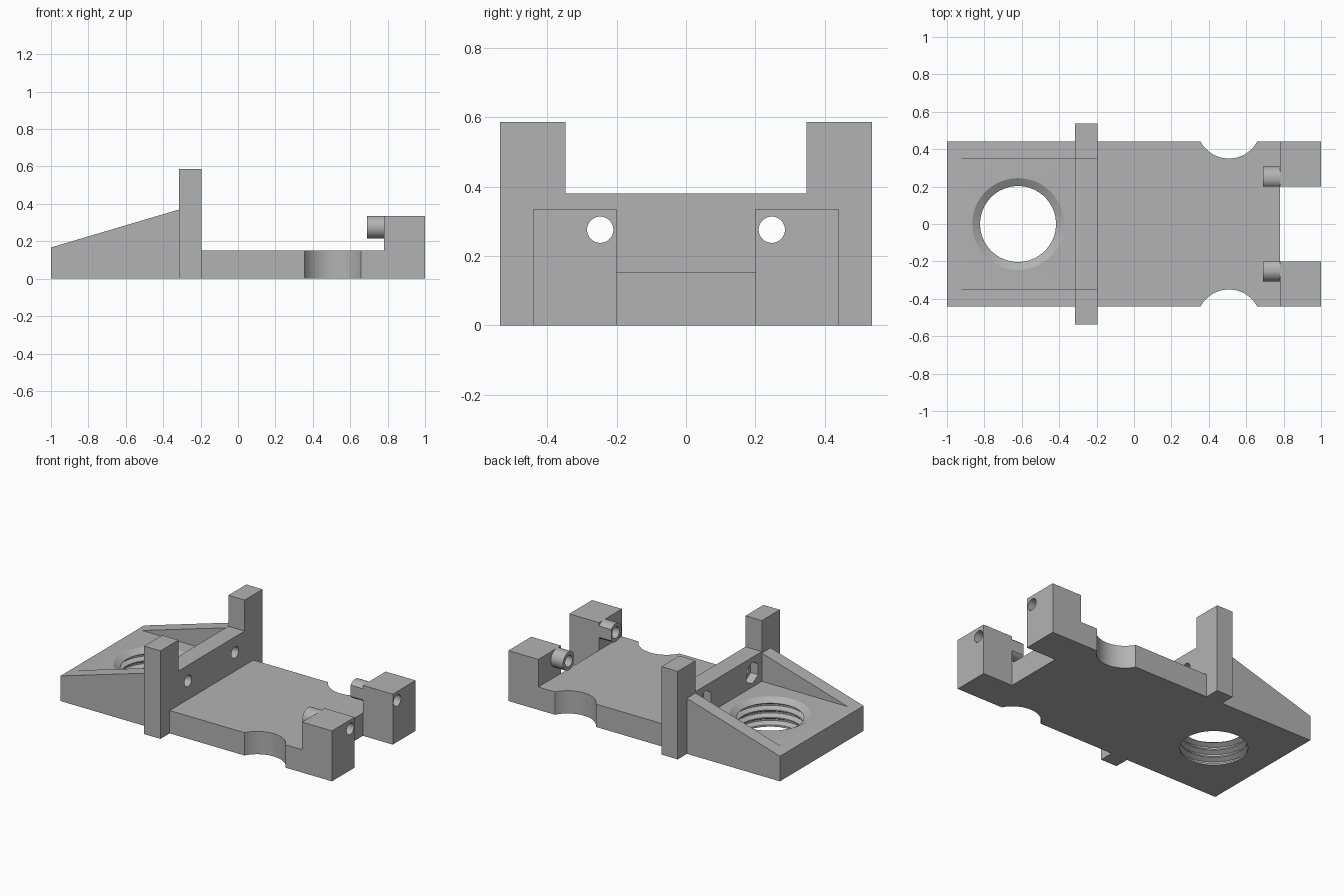
import bpy
import bmesh
from math import cos, sin, pi, radians
from mathutils import Vector

cube = bpy.data.objects.get("Cube")
if cube:
    bpy.data.objects.remove(cube, do_unlink=True)

grey = bpy.data.materials.new("mid_grey")
grey.use_nodes = True
grey.diffuse_color = (0.45, 0.45, 0.45, 1)
grey.node_tree.nodes["Principled BSDF"].inputs["Base Color"].default_value = (0.45, 0.45, 0.45, 1)


def finish(name, bm):
    bmesh.ops.recalc_face_normals(bm, faces=bm.faces)
    mesh = bpy.data.meshes.new(name)
    bm.to_mesh(mesh)
    bm.free()
    mesh.materials.append(grey)
    obj = bpy.data.objects.new(name, mesh)
    bpy.context.collection.objects.link(obj)
    return obj


def prism(name, points, axis, low, high):
    """Extrude a 2D outline along an axis; the outline uses the other two axes in order."""
    bm = bmesh.new()
    verts = []
    for p in points:
        co = list(p)
        co.insert(axis, low)
        verts.append(bm.verts.new(co))
    face = bm.faces.new(verts)
    move = Vector((0, 0, 0))
    move[axis] = high - low
    new = bmesh.ops.extrude_face_region(bm, geom=[face])["geom"]
    bmesh.ops.translate(bm, vec=move, verts=[g for g in new if isinstance(g, bmesh.types.BMVert)])
    return finish(name, bm)


def circle(u, v, r, n, turn=0.0):
    return [(u + r * cos(turn + 2 * pi * i / n), v + r * sin(turn + 2 * pi * i / n)) for i in range(n)]


def lathe(name, profile, x, y, steps):
    """Spin a closed (radius, z) profile around a vertical axis."""
    bm = bmesh.new()
    rings = [[bm.verts.new((x + r * cos(2 * pi * i / steps), y + r * sin(2 * pi * i / steps), z))
              for i in range(steps)] for r, z in profile]
    for a, b in zip(rings, rings[1:]):
        for i in range(steps):
            j = (i + 1) % steps
            bm.faces.new((a[i], a[j], b[j], b[i]))
    bm.faces.new(rings[0])
    bm.faces.new(rings[-1])
    return finish(name, bm)


def cut(obj, cutters):
    for cutter in cutters:
        mod = obj.modifiers.new("cut", 'BOOLEAN')
        mod.operation = 'DIFFERENCE'
        mod.solver = 'EXACT'
        mod.object = cutter
        bpy.context.view_layer.objects.active = obj
        bpy.ops.object.modifier_apply(modifier=mod.name)
    for cutter in cutters:
        bpy.data.objects.remove(cutter, do_unlink=True)


def smooth(obj):
    bpy.ops.object.select_all(action='DESELECT')
    obj.select_set(True)
    bpy.context.view_layer.objects.active = obj
    bpy.ops.object.shade_smooth_by_angle(angle=radians(25))


HALF, WALL_BACK, WALL_FRONT, BLOCK = 0.44, -0.315, -0.195, 0.78
BOLT_Y, BOLT_Z, BOLT_R = 0.2475, 0.276, 0.038


def bolt_hole(side, low, high):
    return prism("bolt_cutter", circle(side * BOLT_Y, BOLT_Z, BOLT_R, 32), 0, low, high)


# Flat deck with a scallop on each edge
deck = prism("deck", [(WALL_FRONT, -HALF), (BLOCK, -HALF), (BLOCK, HALF), (WALL_FRONT, HALF)], 2, 0, 0.152)
cut(deck, [prism("scallop_cutter", circle(0.507, s * 0.522, 0.172, 64), 2, -0.1, 0.3) for s in (-1, 1)])
smooth(deck)

# Sloped tray: wedge with a pocket between two side ribs
tray = prism("threaded_tray", [(-1, 0), (WALL_BACK, 0), (WALL_BACK, 0.37), (-1, 0.167)], 1, -HALF, HALF)
pocket = prism("pocket_cutter", [(-1.1, -0.348), (-0.2, -0.348), (-0.2, 0.348), (-1.1, 0.348)], 2, 0.182, 0.6)

# Threaded bore with a flared mouth
profile = [(0.203, -0.05)]
pitch = 0.05
for k in range(3):
    z = 0.012 + k * pitch
    profile += [(0.203, z), (0.232, z + 0.016), (0.232, z + 0.026), (0.203, z + 0.042)]
profile += [(0.203, 0.156), (0.245, 0.182), (0.245, 0.3)]
cut(tray, [pocket, lathe("thread_cutter", profile, -0.62, 0, 64)])
smooth(tray)

# Cross wall with two tall posts, bolt holes and nut traps
wall = prism("cross_wall", [(-0.537, 0), (0.537, 0), (0.537, 0.586), (0.348, 0.586), (0.348, 0.38),
                            (-0.348, 0.38), (-0.348, 0.586), (-0.537, 0.586)], 0, WALL_BACK, WALL_FRONT)
cutters = []
for s in (-1, 1):
    cutters.append(bolt_hole(s, -0.5, 0))
    cutters.append(prism("nut_cutter", circle(s * BOLT_Y, BOLT_Z, 0.072, 6, pi / 6), 0, -0.4, -0.26))
cut(wall, cutters)
smooth(wall)

# End blocks with hollow pegs facing the wall
for s, side in ((1, "back"), (-1, "front")):
    block = prism(side + "_end_block", [(s * 0.2, 0), (s * HALF, 0), (s * HALF, 0.336), (s * 0.2, 0.336)],
                  0, BLOCK, 1)
    cut(block, [bolt_hole(s, 0.6, 1.1)])
    smooth(block)
    outline = [(s * max(y, 0.2), min(z, 0.336)) for y, z in circle(BOLT_Y, BOLT_Z, 0.061, 48)]
    peg = prism(side + "_peg", outline, 0, 0.69, BLOCK)
    cut(peg, [bolt_hole(s, 0.6, 1.1)])
    smooth(peg)
